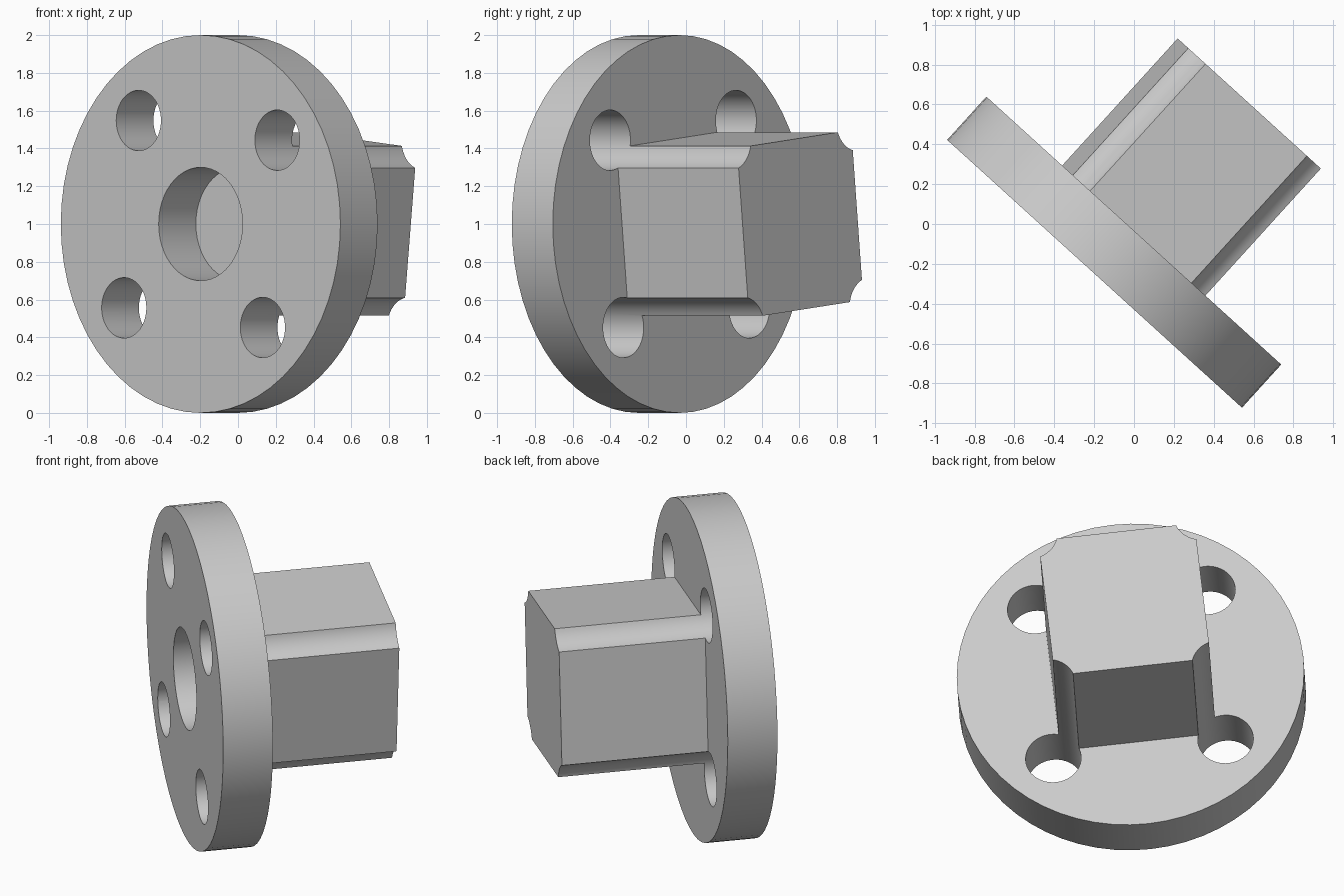
import bpy
from math import radians, cos, sin
from mathutils import Matrix, Vector

if "Cube" in bpy.data.objects:
    bpy.data.objects.remove(bpy.data.objects["Cube"], do_unlink=True)

# Dimensions, measured along the shaft axis from the flange face
FLANGE_T, LENGTH = 0.293, 1.155
HALF_SIDE, TILT = 0.452, radians(-6)
BOLT_CIRCLE, BOLT_R, BORE_R = 0.705, 0.16, 0.30

steel = bpy.data.materials.new("light_grey")
steel.use_nodes = True
grey = (0.597, 0.597, 0.597, 1)
steel.diffuse_color = grey
steel.node_tree.nodes["Principled BSDF"].inputs["Base Color"].default_value = grey


def cylinder(name, radius, start, end, x=0, y=0, sides=48):
    """Cylinder along -z between two depths behind the flange face."""
    bpy.ops.mesh.primitive_cylinder_add(vertices=sides, radius=radius, depth=end - start,
                                        location=(x, y, -(start + end) / 2))
    obj = bpy.context.object
    obj.name = name
    return obj


def combine(target, tool, operation):
    """Apply a boolean and discard the tool."""
    tool.hide_render = True
    mod = target.modifiers.new("cut", 'BOOLEAN')
    mod.operation, mod.solver, mod.object = operation, 'EXACT', tool
    bpy.context.view_layer.objects.active = target
    bpy.ops.object.modifier_apply(modifier=mod.name)
    bpy.data.objects.remove(tool, do_unlink=True)


# Round flange
body = cylinder("flange_with_square_shaft", 1, 0, FLANGE_T, sides=60)

# Square shaft, rooted inside the flange and slightly turned about its axis
root = FLANGE_T / 2
bpy.ops.mesh.primitive_cube_add(size=1, location=(0, 0, -(root + LENGTH) / 2),
                                rotation=(0, 0, TILT))
shaft = bpy.context.object
shaft.scale = (2 * HALF_SIDE, 2 * HALF_SIDE, LENGTH - root)
combine(body, shaft, 'UNION')

# Blind centre bore
combine(body, cylinder("bore_cutter", BORE_R, -0.1, FLANGE_T), 'DIFFERENCE')

# Bolt holes, which also scoop out the shaft corners
for i in range(4):
    a = TILT + radians(45 + 90 * i)
    hole = cylinder("bolt_cutter", BOLT_R, -0.1, LENGTH + 0.1,
                    BOLT_CIRCLE * cos(a), BOLT_CIRCLE * sin(a))
    combine(body, hole, 'DIFFERENCE')

body.data.materials.clear()
body.data.materials.append(steel)

# Stand the part up with its axis horizontal, turned in plan;
# the flange face centre is the pivot, so bake the flange's own offset first
axis = Vector((cos(radians(47.75)), sin(radians(47.75)), 0))
across = Vector((axis.y, -axis.x, 0))
turn = Matrix((across, Vector((0, 0, 1)), -axis)).transposed().to_4x4()
body.data.transform(turn @ Matrix.Translation(body.location))
body.matrix_world = Matrix.Translation((-0.198, -0.25, 1))

bpy.ops.object.select_all(action='DESELECT')
body.select_set(True)
bpy.context.view_layer.objects.active = body
bpy.ops.object.shade_smooth_by_angle(angle=radians(30))
